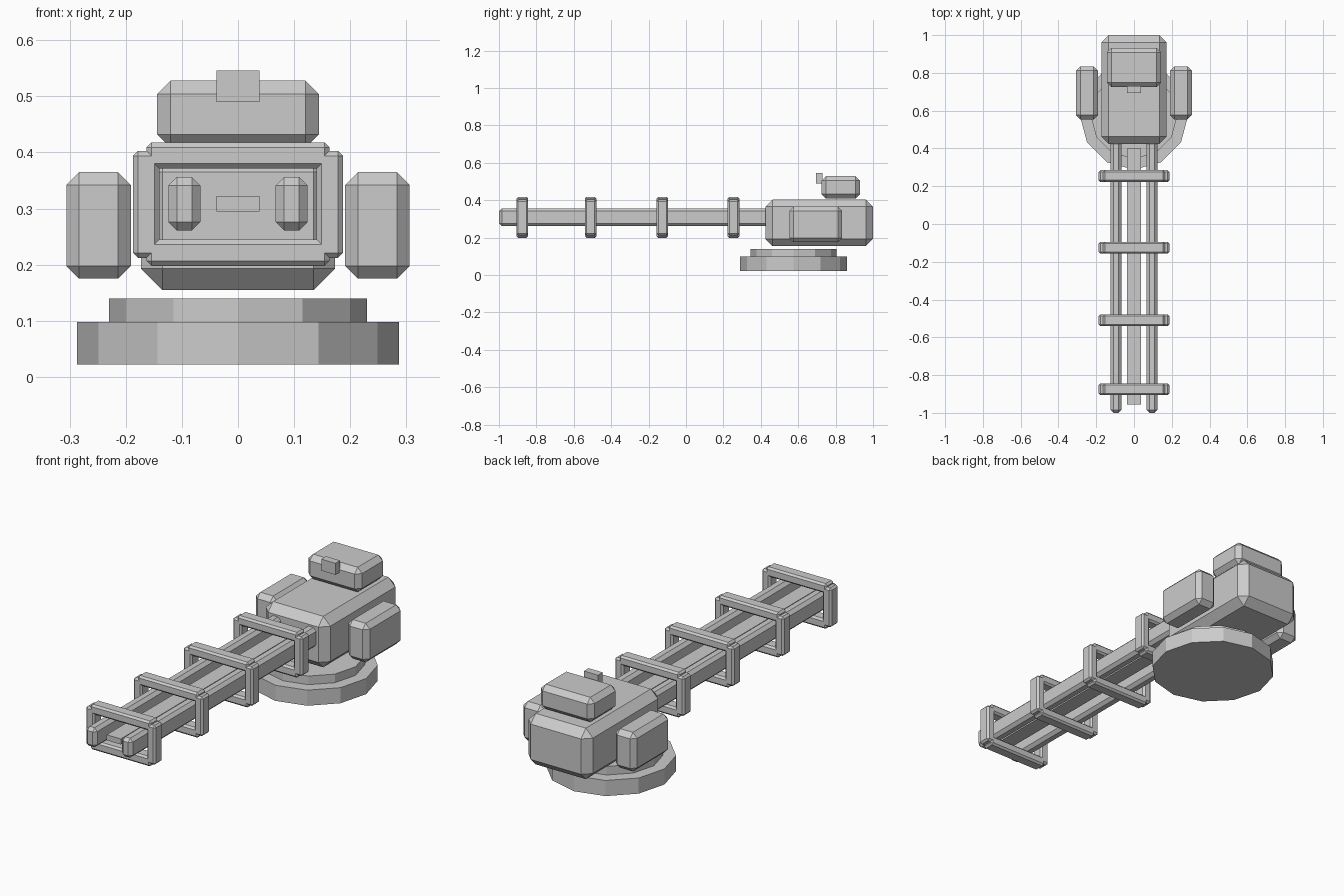
import bpy, bmesh
from mathutils import Matrix

if "Cube" in bpy.data.objects:
    bpy.data.objects.remove(bpy.data.objects["Cube"])


def finish(name, bm):
    mesh = bpy.data.meshes.new(name)
    bm.to_mesh(mesh)
    bm.free()
    obj = bpy.data.objects.new(name, mesh)
    bpy.context.collection.objects.link(obj)
    return obj


def box(name, x, y, z, chamfer=0.0):
    """Box from (min, max) ranges with flat chamfered edges."""
    bm = bmesh.new()
    centre = [(r[0] + r[1]) / 2 for r in (x, y, z)]
    size = [r[1] - r[0] for r in (x, y, z)]
    bmesh.ops.create_cube(bm, size=1, matrix=Matrix.Translation(centre) @ Matrix.Diagonal((*size, 1)))
    if chamfer:
        bmesh.ops.bevel(bm, geom=bm.edges[:], offset=chamfer, offset_type='OFFSET',
                        segments=1, profile=0.5, affect='EDGES')
    return finish(name, bm)


def disc(name, radius, z0, z1):
    """Twelve-sided turntable plate."""
    bm = bmesh.new()
    bmesh.ops.create_cone(bm, cap_ends=True, segments=12, radius1=radius, radius2=radius,
                          depth=z1 - z0, matrix=Matrix.Translation((0, 0.575, (z0 + z1) / 2)))
    return finish(name, bm)


def sides(name, x, y, z, chamfer):
    """Matching left and right boxes."""
    box(name + "_right", x, y, z, chamfer)
    box(name + "_left", (-x[1], -x[0]), y, z, chamfer)


# Turntable
disc("base_plate", 0.287, 0.022, 0.098)
disc("swivel_plate", 0.23, 0.098, 0.14)

# Body, side pods, top housing and sight
box("body", (-0.173, 0.173), (0.424, 1.0), (0.155, 0.403), 0.038)
sides("side_pod", (0.191, 0.306), (0.553, 0.835), (0.175, 0.365), 0.023)
box("top_housing", (-0.144, 0.144), (0.724, 0.931), (0.408, 0.528), 0.024)
box("sight", (-0.038, 0.038), (0.694, 0.73), (0.49, 0.546))

# Twin rails and central strip
sides("rail", (0.067, 0.124), (-1.0, 0.45), (0.261, 0.356), 0.015)
box("centre_strip", (-0.038, 0.038), (-0.955, 0.40), (0.295, 0.322))

# Four rectangular frames around the rails
for i, c in enumerate((-0.875, -0.51, -0.126, 0.254)):
    y = (c - 0.031, c + 0.031)
    sides(f"frame_{i}_upright", (0.140, 0.187), y, (0.212, 0.403), 0.009)
    box(f"frame_{i}_top_bar", (-0.163, 0.163), y, (0.371, 0.418), 0.009)
    box(f"frame_{i}_bottom_bar", (-0.163, 0.163), y, (0.198, 0.245), 0.009)
